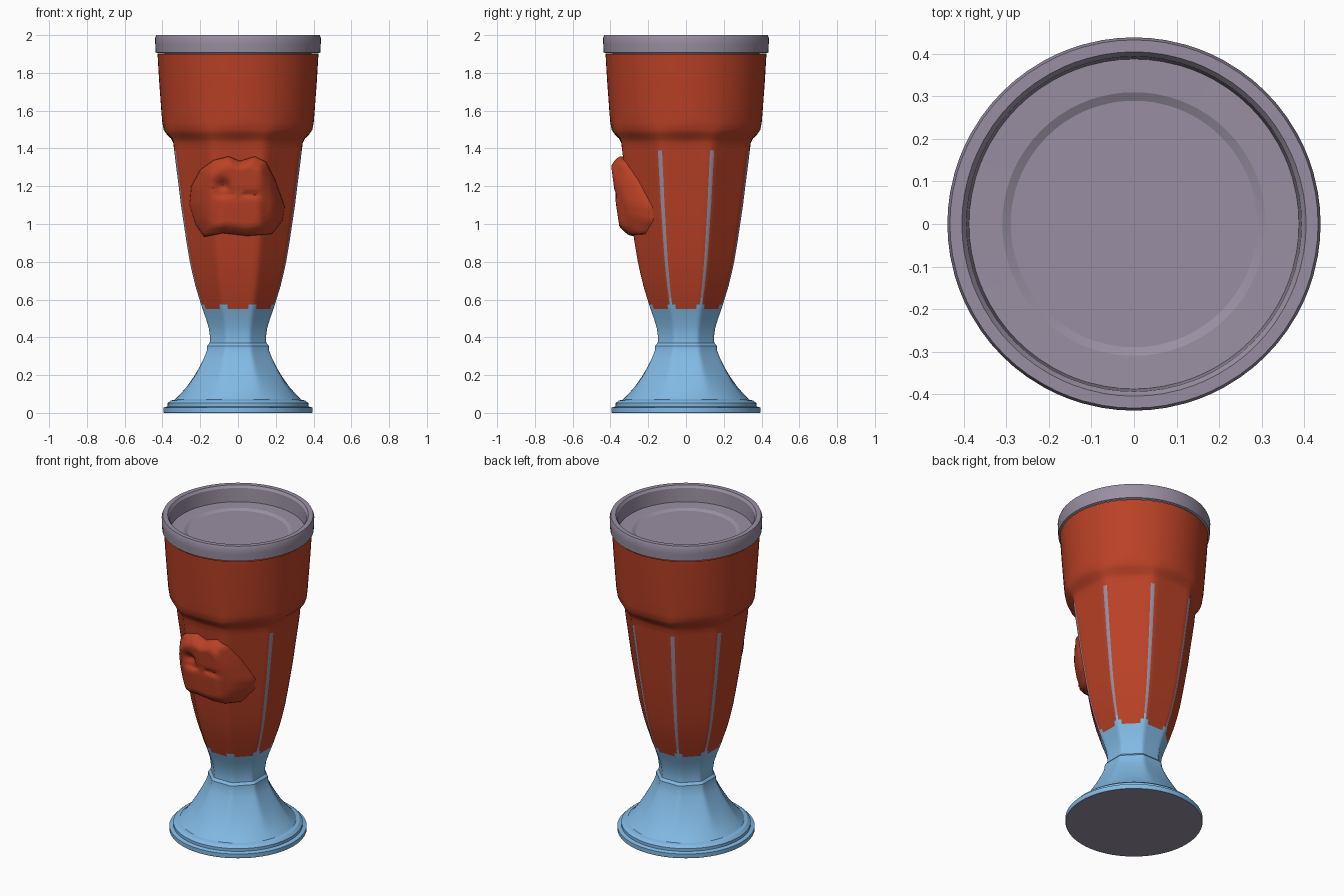
import bpy, bmesh, math

if "Cube" in bpy.data.objects:
    bpy.data.objects.remove(bpy.data.objects["Cube"])


def srgb(name, *rgb):
    m = bpy.data.materials.new(name)
    lin = [((c / 255 + 0.055) / 1.055) ** 2.4 for c in rgb]
    m.diffuse_color = (*lin, 1)
    m.use_nodes = True
    m.node_tree.nodes["Principled BSDF"].inputs["Base Color"].default_value = m.diffuse_color
    return m


RED = srgb("red orange", 186, 65, 38)
BLUE = srgb("light blue", 130, 186, 229)
MAUVE = srgb("grey mauve", 153, 143, 162)
MATS = [RED, BLUE, MAUVE]

# Eight panels with a narrow rib between each pair (degrees from panel centre)
PHI = [-20.6, -16, -10, -5, 0, 5, 10, 16, 20.6]
COLS = [(k * 45 + p, p) for k in range(8) for p in PHI]


def finish(name, bm, angle=25):
    me = bpy.data.meshes.new(name)
    bm.to_mesh(me)
    bm.free()
    for m in MATS:
        me.materials.append(m)
    ob = bpy.data.objects.new(name, me)
    bpy.context.collection.objects.link(ob)
    bpy.ops.object.select_all(action='DESELECT')
    ob.select_set(True)
    bpy.context.view_layer.objects.active = ob
    bpy.ops.object.shade_smooth_by_angle(angle=math.radians(angle))
    return ob


def lathe(name, rows, colour, bottom=False, top=False):
    """rows = (radius, height, octagon weight); colour(z, phi, y) gives a slot."""
    bm = bmesh.new()
    rings = []
    for r, z, w in rows:
        ring = []
        for deg, phi in COLS:
            t = math.radians(deg)
            rr = r * (1 + w * (1 / math.cos(math.radians(phi)) - 1))
            ring.append(bm.verts.new((rr * math.cos(t), rr * math.sin(t), z)))
        rings.append(ring)
    n = len(COLS)
    for a, b in zip(rings, rings[1:]):
        for j in range(n):
            k = (j + 1) % n
            f = bm.faces.new((a[j], a[k], b[k], b[j]))
            c = f.calc_center_median()
            phi = abs((math.degrees(math.atan2(c.y, c.x)) + 22.5) % 45 - 22.5)
            f.material_index = colour(c.z, phi, c.y / math.hypot(c.x, c.y))
    if bottom:
        bm.faces.new(rings[0][::-1]).material_index = 2
    if top:
        bm.faces.new(rings[-1]).material_index = 2
    return finish(name, bm)


# Foot and stem
lathe("foot_and_stem", [
    (.392, 0, 0), (.395, .005, 0), (.395, .028, 0), (.372, .034, 0),
    (.372, .052, 0), (.355, .066, 0), (.335, .07, 0), (.305, .10, .1),
    (.27, .14, .4), (.235, .19, .7), (.205, .24, .9), (.18, .29, 1),
    (.165, .33, 1), (.163, .355, 1), (.15, .37, 1), (.148, .40, 1),
    (.155, .45, 1), (.17, .50, 1), (.188, .55, 1)],
    lambda z, p, y: 1, bottom=True)

# Panelled cup
BODY = [(.188, .55, 1), (.196, .575, 1), (.205, .605, 1), (.225, .67, 1),
        (.242, .74, 1), (.257, .81, 1), (.272, .90, 1), (.287, 1.0, 1),
        (.302, 1.1, 1), (.314, 1.2, 1), (.327, 1.3, 1), (.338, 1.39, 1),
        (.343, 1.43, .9), (.355, 1.453, .75), (.378, 1.475, .5),
        (.394, 1.50, .25), (.401, 1.54, .1), (.406, 1.6, 0),
        (.417, 1.75, 0), (.426, 1.9, 0)]


def cup_colour(z, phi, y):
    if phi > 15 and z < .58:
        return 1
    if phi > 20.7 and z < 1.4 and y > -.9:
        return 1 if z < .6 else 2
    return 0


lathe("panelled_cup", BODY, cup_colour)

# Rim and recessed top
lathe("rim_and_lid", [
    (.424, 1.903, 0), (.436, 1.908, 0), (.438, 1.95, 0), (.439, 1.985, 0),
    (.433, 2.0, 0), (.405, 2.0, 0), (.394, 1.985, 0), (.388, 1.9, 0),
    (.31, 1.898, 0), (.29, 1.888, 0)],
    lambda z, p, y: 2, top=True)


# Moulded badge wrapped over the front panels
def body_y(x, z):
    for (r0, z0, _), (r1, z1, _) in zip(BODY, BODY[1:]):
        if z0 <= z <= z1:
            a = r0 + (r1 - r0) * (z - z0) / (z1 - z0)
            return -min(a, a * 1.414 - abs(x))


def relief(x, z, s):
    h = -.02 if s >= 1 else .068 * min(1, (1 - s) / .25) ** .5
    if s < .95:
        h -= .045 * math.exp(-((x + .08) ** 2 + (z - 1.2) ** 2) / .0012)
        if abs(x) < .12:
            h -= .014 * math.exp(-((z - 1.155) / .015) ** 2)
        h -= .012 * math.exp(-((abs(x - .01) - .13) / .018) ** 2)
    return h


OUT = [(-.13, 1.34), (-.05, 1.36), (.01, 1.335), (.09, 1.36), (.15, 1.33),
       (.20, 1.23), (.25, 1.09), (.24, 1.02), (.18, .945), (.05, .935),
       (-.08, .95), (-.18, .93), (-.23, 1.0), (-.26, 1.1), (-.25, 1.2),
       (-.2, 1.29)]
CX, CZ = 0, 1.15
outline = []
for (x0, z0), (x1, z1) in zip(OUT, OUT[1:] + OUT[:1]):
    outline += [(x0 + (x1 - x0) * t / 4, z0 + (z1 - z0) * t / 4) for t in range(4)]
bm = bmesh.new()
rings = []
for s in (1, .985, .95, .9, .83, .75, .66, .57, .48, .39, .3, .2, .1):
    ring = []
    for px, pz in outline:
        x, z = CX + s * (px - CX), CZ + s * (pz - CZ)
        ring.append(bm.verts.new((x, body_y(x, z) - relief(x, z, s), z)))
    rings.append(ring)
n = len(outline)
for a, b in zip(rings, rings[1:]):
    for j in range(n):
        k = (j + 1) % n
        bm.faces.new((a[j], a[k], b[k], b[j]))
bm.faces.new(rings[-1])
bmesh.ops.recalc_face_normals(bm, faces=bm.faces)
if sum(f.normal.y * f.calc_area() for f in bm.faces) > 0:
    bmesh.ops.reverse_faces(bm, faces=bm.faces)
finish("front_badge", bm, 50)
